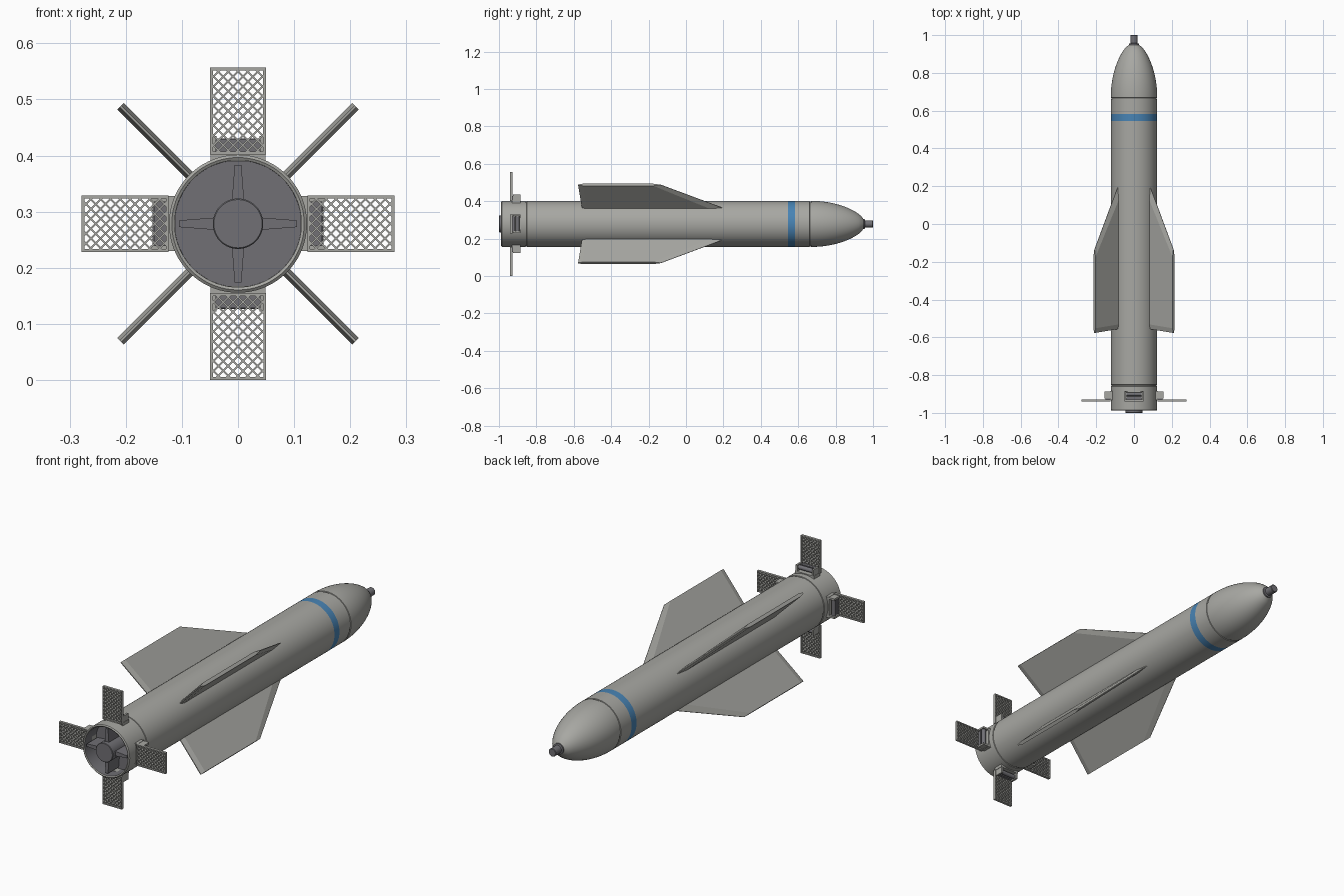
import bpy, bmesh, math
from mathutils import Matrix, Vector

if "Cube" in bpy.data.objects:
    bpy.data.objects.remove(bpy.data.objects["Cube"])

CZ = 0.2785      # height of the long axis
R = 0.123        # body radius


def material(name, rgb):
    m = bpy.data.materials.new(name)
    m.diffuse_color = (*rgb, 1)
    m.use_nodes = True
    m.node_tree.nodes["Principled BSDF"].inputs["Base Color"].default_value = m.diffuse_color
    return m


GREY = material("body grey", (0.39, 0.39, 0.365))
DARK = material("dark grey", (0.165, 0.163, 0.178))
BLUE = material("band blue", (0.065, 0.23, 0.46))


def finish(name, bm, mats, angle=0.0):
    """Turn about the long axis, lift to the axis height, shade smooth by angle."""
    bmesh.ops.recalc_face_normals(bm, faces=bm.faces)
    bm.transform(Matrix.Translation((0, 0, CZ)) @ Matrix.Rotation(angle, 4, 'Y'))
    me = bpy.data.meshes.new(name)
    bm.to_mesh(me)
    bm.free()
    for m in mats:
        me.materials.append(m)
    ob = bpy.data.objects.new(name, me)
    bpy.context.collection.objects.link(ob)
    bpy.ops.object.select_all(action='DESELECT')
    ob.select_set(True)
    bpy.context.view_layer.objects.active = ob
    bpy.ops.object.shade_smooth_by_angle(angle=math.radians(30))
    return ob


def lathe(name, profile, mats, rule=None, seg=72):
    """Revolve (radius, y) points about the long axis."""
    bm = bmesh.new()
    rings = []
    for r, y in profile:
        if r == 0:
            rings.append([bm.verts.new((0, y, 0))] * seg)
        else:
            rings.append([bm.verts.new((r * math.cos(a), y, r * math.sin(a)))
                          for a in (2 * math.pi * i / seg for i in range(seg))])
    for a, b in zip(rings, rings[1:]):
        for i in range(seg):
            j = (i + 1) % seg
            quad = list(dict.fromkeys((a[i], a[j], b[j], b[i])))
            f = bm.faces.new(quad)
            if rule:
                f.material_index = rule(f.calc_center_median())
    return finish(name, bm, mats)


def box(bm, centre, size, turn=0.0, mat=0):
    """Box turned about y in the local fin frame (x across, z outward)."""
    m = (Matrix.Translation(centre) @ Matrix.Rotation(turn, 4, 'Y')
         @ Matrix.Diagonal((*size, 1)))
    vs = bmesh.ops.create_cube(bm, size=1, matrix=m)['verts']
    for f in {f for v in vs for f in v.link_faces}:
        f.material_index = mat


# Body with seam grooves, blue band and ogive nose
def groove(y):
    return [(R, y - 0.004), (R - 0.003, y - 0.003), (R - 0.003, y + 0.003), (R, y + 0.004)]


nose = []
for i in range(1, 21):
    t = i / 20
    nose.append((0.024 + (R - 0.024) * (1 - t * t) ** 0.72, 0.67 + 0.28 * t))
profile = ([(0.113, -0.90), (0.113, -0.985), (0.118, -0.988), (R, -0.984)] + groove(-0.855)
           + [(R, 0.545), (R, 0.582)] + groove(0.665) + nose + [(0, 0.95)])
lathe("body", profile, [GREY, BLUE], lambda c: int(0.545 < c.y < 0.582))

# Nose fuze pin
lathe("nose_pin", [(0, 0.94), (0.026, 0.94), (0.026, 0.955), (0.019, 0.957),
                   (0.019, 0.998), (0.017, 1.0), (0, 1.0)], [DARK], seg=32)

# Rear recess, hub and struts
lathe("rear_recess", [(0.1128, -0.984), (0.1128, -0.90), (0, -0.90)], [DARK])
lathe("rear_hub", [(0, -0.895), (0.045, -0.895), (0.045, -0.998), (0.043, -1.0), (0, -1.0)],
      [DARK], seg=40)
for k in range(4):
    bm = bmesh.new()
    front = [bm.verts.new((x, -0.98, z)) for x, z in
             ((-0.011, 0.04), (0.011, 0.04), (0.006, 0.105), (-0.006, 0.105))]
    face = bm.faces.new(front)
    ext = bmesh.ops.extrude_face_region(bm, geom=[face])['geom']
    bmesh.ops.translate(bm, vec=(0, 0.082, 0),
                        verts=[g for g in ext if isinstance(g, bmesh.types.BMVert)])
    finish(f"rear_strut_{k + 1}", bm, [DARK], k * math.pi / 2)

# Four swept wings: flat plates with wedge leading and trailing edges
for k in range(4):
    bm = bmesh.new()
    sections = []
    for z, lead, trail, wedge in ((0.112, 0.215, -0.555, 0.07), (0.296, -0.135, -0.577, 0.04)):
        h = 0.008
        pts = [(0.001, lead), (h, lead - wedge), (h, trail + 0.025), (0.002, trail),
               (-0.002, trail), (-h, trail + 0.025), (-h, lead - wedge), (-0.001, lead)]
        sections.append([bm.verts.new((x, y, z)) for x, y in pts])
    a, b = sections
    bm.faces.new(a)
    bm.faces.new(b)
    for i in range(8):
        j = (i + 1) % 8
        bm.faces.new((a[i], a[j], b[j], b[i]))
    ob = finish(f"wing_{k + 1}", bm, [GREY], math.radians(45 + 90 * k))
    for p in ob.data.polygons:
        p.use_smooth = False

# Four lattice tail fins with their hinge brackets
FY, HX, R0, R1 = -0.934, 0.05, 0.1235, 0.2785
ZC, HZ, FT, DEPTH = (R0 + R1) / 2, (R1 - R0) / 2, 0.005, 0.012
for k in range(4):
    angle = k * math.pi / 2
    bm = bmesh.new()
    for s in (-1, 1):
        box(bm, (s * (HX - FT / 2), FY, ZC), (FT, DEPTH, 2 * HZ))
        box(bm, (0, FY, ZC + s * (HZ - FT / 2)), (2 * HX, DEPTH, FT))
    hx, hz, pitch = HX - FT / 2, HZ - FT / 2, 0.0175
    for s in (-1, 1):
        for n in range(-8, 9):
            c = n * pitch
            lo, hi = max(-hx, s * c - hz), min(hx, s * c + hz)
            if hi - lo > 0.004:
                x = (lo + hi) / 2
                box(bm, (x, FY, ZC + c - s * x),
                    ((hi - lo) * math.sqrt(2), DEPTH - 0.002, 0.0032), s * math.pi / 4)
    finish(f"lattice_fin_{k + 1}", bm, [GREY], angle)

    bm = bmesh.new()
    box(bm, (0, -0.908, 0.119), (0.098, 0.046, 0.016))
    for s in (-1, 1):
        box(bm, (s * 0.043, -0.905, 0.139), (0.009, 0.038, 0.034))
    box(bm, (0, -0.921, 0.137), (0.08, 0.014, 0.026), mat=1)
    rod = Matrix.Translation((0, -0.901, 0.142)) @ Matrix.Rotation(math.pi / 2, 4, 'Y')
    vs = bmesh.ops.create_cone(bm, cap_ends=True, segments=20, radius1=0.010, radius2=0.010,
                               depth=0.084, matrix=rod)['verts']
    for f in {f for v in vs for f in v.link_faces}:
        f.material_index = 1
    finish(f"fin_hinge_{k + 1}", bm, [GREY, DARK], angle)
